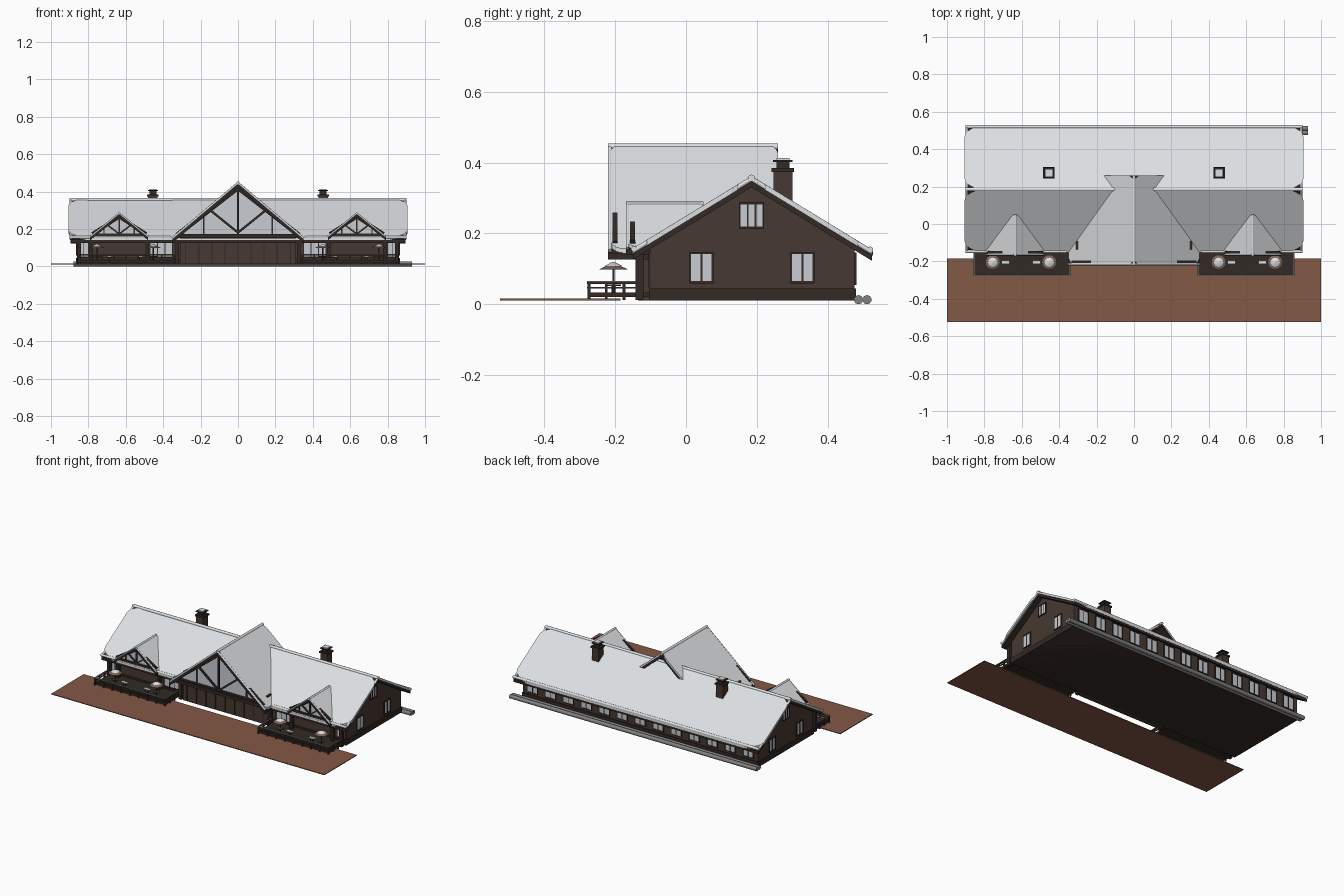
import bpy, bmesh, math
from mathutils import Vector

if "Cube" in bpy.data.objects:
    bpy.data.objects.remove(bpy.data.objects["Cube"])


def material(name, rgb):
    m = bpy.data.materials.new(name)
    m.diffuse_color = (*rgb, 1)
    m.use_nodes = True
    m.node_tree.nodes["Principled BSDF"].inputs["Base Color"].default_value = m.diffuse_color
    return m


SNOW = material("snow", (0.72, 0.74, 0.76))
WOOD = material("brown_timber", (0.062, 0.040, 0.032))
DARK = material("dark_timber", (0.032, 0.023, 0.019))
GLASS = material("pale_glass", (0.58, 0.61, 0.65))
PAVING = material("red_brown_paving", (0.23, 0.10, 0.062))
GREY = material("weathered_grey", (0.22, 0.22, 0.22))
CANVAS = material("brown_canvas", (0.20, 0.13, 0.10))


def finish(name, bm, mat, smooth=False):
    bmesh.ops.recalc_face_normals(bm, faces=bm.faces)
    me = bpy.data.meshes.new(name)
    bm.to_mesh(me)
    bm.free()
    me.materials.append(mat)
    ob = bpy.data.objects.new(name, me)
    bpy.context.collection.objects.link(ob)
    if smooth:
        bpy.ops.object.select_all(action='DESELECT')
        ob.select_set(True)
        bpy.context.view_layer.objects.active = ob
        bpy.ops.object.shade_smooth_by_angle(angle=math.radians(40))
    return ob


def extrude(name, mat, pts, vec):
    """Solid from a flat 3D outline pushed along vec."""
    bm = bmesh.new()
    f = bm.faces.new([bm.verts.new(p) for p in pts])
    new = bmesh.ops.extrude_face_region(bm, geom=[f])["geom"]
    bmesh.ops.translate(bm, vec=vec, verts=[v for v in new if isinstance(v, bmesh.types.BMVert)])
    return finish(name, bm, mat)


def box(name, mat, x0, x1, y0, y1, z0, z1):
    return extrude(name, mat, [(x0, y0, z0), (x1, y0, z0), (x1, y1, z0), (x0, y1, z0)], (0, 0, z1 - z0))


def rod(name, mat, a, b, r, r2=None, sides=10):
    a, b = Vector(a), Vector(b)
    bm = bmesh.new()
    bmesh.ops.create_cone(bm, cap_ends=True, segments=sides, radius1=r, radius2=r if r2 is None else r2,
                          depth=(b - a).length)
    q = (b - a).to_track_quat('Z', 'Y')
    for v in bm.verts:
        v.co = q @ v.co + (a + b) / 2
    return finish(name, bm, mat, True)


def beam(name, mat, p, q, w, y, d):
    """Flat timber in the xz plane from p to q."""
    p, q = Vector(p), Vector(q)
    n = Vector((-(q - p).y, (q - p).x)).normalized() * w / 2
    return extrude(name, mat, [(c.x, y, c.y) for c in (p + n, q + n, q - n, p - n)], (0, d, 0))


def rounded(a0, a1, b0, b1, ra, rb):
    """Plan outline with elliptical corners."""
    pts = []
    for i, (ca, cb) in enumerate([(a1 - ra, b1 - rb), (a0 + ra, b1 - rb), (a0 + ra, b0 + rb), (a1 - ra, b0 + rb)]):
        for k in range(7):
            t = math.pi / 2 * (i + k / 6)
            pts.append((ca + ra * math.cos(t), cb + rb * math.sin(t)))
    return pts


def rect(a0, a1, b0, b1):
    return [(a0, b0), (a1, b0), (a1, b1), (a0, b1)]


# Main hall walls and plinth
RY, RZ, S = 0.185, 0.36, 0.61
hall = [(-0.10, 0.010), (0.475, 0.010), (0.475, 0.158), (RY, 0.335), (-0.10, 0.161)]
extrude("hall_walls", WOOD, [(-0.86, y, z) for y, z in hall], (1.72, 0, 0))
box("plinth", DARK, -0.865, 0.865, -0.105, 0.48, 0.010, 0.044)


# Main roof: timber slab, rounded snow blanket, snow rolls
def main_z(y):
    return RZ - S * abs(y - RY)


for tag, y0, y1 in (("front", -0.15, RY), ("back", RY, 0.525)):
    extrude(tag + "_roof_slab", DARK, [(x, y, main_z(y) - 0.012) for x, y in rect(-0.895, 0.895, y0, y1)],
            (0, 0, -0.018))
    extrude(tag + "_roof_snow", SNOW, [(x, y, main_z(y) + 0.002) for x, y in
            rounded(-0.905, 0.905, y0 - 0.003, y1 + 0.003, 0.13, 0.06)], (0, 0, -0.016))
    eave = y0 if tag == "front" else y1
    for s in (-1, 1):
        rod(tag + "_verge_snow", SNOW, (s * 0.893, eave, main_z(eave) - 0.006), (s * 0.893, RY, RZ - 0.006), 0.007)
rod("ridge_snow", SNOW, (-0.9, RY, RZ - 0.004), (0.9, RY, RZ - 0.004), 0.010)
rod("back_eave_snow", SNOW, (-0.9, 0.52, 0.154), (0.9, 0.52, 0.154), 0.009)
for s in (-1, 1):
    rod("front_eave_snow", SNOW, (s * 0.36, -0.147, 0.156), (s * 0.9, -0.147, 0.156), 0.008)


# Cross gable with timber truss over glazing
def gable(name, cx, half, ridge, eave, y0, y1, face, t):
    slope = (ridge - eave) / half
    for s in (-1, 1):
        def top(u, y, drop):
            return (cx + s * u, y, ridge - slope * u - drop)
        extrude(name + "_roof_slab", DARK, [top(u, y, t) for u, y in rect(0, half, y0, y1)], (0, 0, -1.6 * t))
        extrude(name + "_roof_snow", SNOW, [top(u, y, 0) for u, y in
                rounded(0, half, y0 + 0.004, y1, half * 0.1, 0.04)], (0, 0, -t - 0.002))
        rod(name + "_verge_snow", SNOW, top(0, y0 + 0.005, t / 2), top(half, y0 + 0.005, t / 2), t * 0.5)
        foot, peak = eave + 0.01, ridge - 2.6 * t
        beam(name + "_rafter", DARK, (cx + s * half * 0.93, foot), (cx, peak), 2.2 * t, y0 + 0.012, 0.014)
        h = ridge - eave
        beam(name + "_brace", DARK, (cx, eave + 0.08 * h), (cx + s * half * 0.44, eave + 0.50 * h), t, y0 + 0.014, 0.01)
        beam(name + "_side_post", DARK, (cx + s * half * 0.52, foot), (cx + s * half * 0.52, eave + 0.38 * h),
             t * 0.7, face - 0.006, 0.006)
    rod(name + "_ridge_snow", SNOW, (cx, y0, ridge - 0.6 * t), (cx, y1, ridge - 0.6 * t), 0.75 * t)
    extrude(name + "_glazing", GLASS, [(cx - half * 0.9, face, foot), (cx + half * 0.9, face, foot),
            (cx, face, peak)], (0, 0.008, 0))
    beam(name + "_king_post", DARK, (cx, eave), (cx, peak), t, y0 + 0.013, 0.012)
    beam(name + "_tie_beam", DARK, (cx - half * 0.93, eave + 0.005), (cx + half * 0.93, eave + 0.005), 1.6 * t,
         y0 + 0.012, 0.016)


gable("great_gable", 0, 0.35, 0.452, 0.157, -0.22, 0.26, -0.168, 0.012)

# Entrance block below the great gable
box("entrance_block", WOOD, -0.31, 0.31, -0.135, -0.09, 0.010, 0.20)
box("entrance_lintel", DARK, -0.31, 0.31, -0.17, -0.13, 0.150, 0.172)
box("entrance_canopy", DARK, -0.11, 0.11, -0.15, -0.135, 0.138, 0.146)
for i in range(9):
    x = -0.28 + i * 0.07
    box("entrance_batten", DARK, x - 0.003, x + 0.003, -0.139, -0.134, 0.015, 0.15)


def window(name, u0, u1, z0, z1, panes, place):
    """Glass plate with frame bars; place maps (u0, u1, depth) to box x/y bounds."""
    box(name + "_glass", GLASS, *place(u0, u1, 0.003), z0, z1)
    for i in range(panes + 1):
        u = u0 + (u1 - u0) * i / panes
        box(name + "_bar", DARK, *place(u - 0.0025, u + 0.0025, 0.006), z0, z1)
    for z in (z0, z1):
        box(name + "_rail", DARK, *place(u0 - 0.0025, u1 + 0.0025, 0.006), z - 0.003, z + 0.003)


# Back window row
for i in range(13):
    x = -0.79 + i * 1.58 / 12
    window("back_window", x - 0.037, x + 0.037, 0.058, 0.143, 2,
           lambda a, b, d: (a, b, 0.474, 0.475 + d))

for s in (-1, 1):
    # End wall windows
    def end(a, b, d):
        return (min(s * 0.859, s * (0.86 + d)), max(s * 0.859, s * (0.86 + d)), a, b)
    window("end_window", 0.012, 0.075, 0.062, 0.145, 2, end)
    window("end_window", 0.297, 0.360, 0.062, 0.145, 2, end)
    window("attic_window", 0.152, 0.218, 0.216, 0.285, 3, end)

    # Dormer gable and porch posts
    gable("dormer", s * 0.635, 0.155, 0.288, 0.163, -0.17, 0.05, -0.150, 0.009)
    for x in (0.325, 0.485, 0.785, 0.85):
        box("porch_post", DARK, s * x - 0.010, s * x + 0.010, -0.142, -0.120, 0.012, 0.158)
    box("porch_beam", DARK, min(s * 0.33, s * 0.86), max(s * 0.33, s * 0.86), -0.142, -0.122, 0.143, 0.158)

    # Wing front glazing
    for a, b, n in ((0.35, 0.47, 3), (0.80, 0.855, 2)):
        window("wing_window", min(s * a, s * b), max(s * a, s * b), 0.05, 0.143, n,
               lambda u, v, d: (u, v, -0.10 - d, -0.099))

    # Raised deck with railing
    x0, x1 = sorted((s * 0.343, s * 0.855))
    box("deck_floor", DARK, x0, x1, -0.272, -0.10, 0.020, 0.033)
    for z0, z1, mat in ((0.044, 0.048, WOOD), (0.057, 0.063, DARK), (0.063, 0.066, GREY)):
        box("front_rail", mat, x0 - 0.003, x1 + 0.003, -0.279, -0.269, z0, z1)
        for x in (x0, x1):
            box("side_rail", mat, x - 0.004, x + 0.004, -0.275, -0.135, z0, z1)
    for i in range(9):
        x = x0 + (x1 - x0) * i / 8
        box("rail_post", DARK, x - 0.004, x + 0.004, -0.278, -0.270, 0.012, 0.060)
    for x in (x0, x1):
        for y in (-0.225, -0.175):
            box("rail_post", DARK, x - 0.004, x + 0.004, y - 0.004, y + 0.004, 0.012, 0.060)

    # Parasols and tables
    for x, inward in ((0.453, 1), (0.755, -1)):
        c = s * x
        rod("parasol_pole", DARK, (c, -0.205, 0.03), (c, -0.205, 0.112), 0.003)
        rod("parasol_canopy", CANVAS, (c, -0.205, 0.098), (c, -0.205, 0.115), 0.041, 0.006, 16)
        rod("parasol_snow", SNOW, (c, -0.205, 0.108), (c, -0.205, 0.119), 0.025, 0.004, 16)
        rod("round_table", WOOD, (c, -0.205, 0.052), (c, -0.205, 0.056), 0.022, None, 12)
        t = s * (x + inward * 0.068)
        box("table_top", SNOW, t - 0.022, t + 0.022, -0.215, -0.195, 0.051, 0.055)
        box("table_base", DARK, t - 0.008, t + 0.008, -0.211, -0.199, 0.03, 0.052)

    # Chimney with hood and snow cap
    c = s * 0.455
    box("chimney_stack", WOOD, c - 0.025, c + 0.025, 0.247, 0.300, 0.27, 0.380)
    box("chimney_band", DARK, c - 0.031, c + 0.031, 0.242, 0.305, 0.374, 0.384)
    box("chimney_flue", DARK, c - 0.018, c + 0.018, 0.255, 0.292, 0.384, 0.404)
    box("chimney_hood", DARK, c - 0.027, c + 0.027, 0.246, 0.301, 0.402, 0.407)
    box("chimney_snow", SNOW, c - 0.018, c + 0.018, 0.255, 0.292, 0.407, 0.413)

# Paved forecourt and logs along the back wall
box("forecourt", PAVING, -1, 1, -0.525, -0.185, 0.011, 0.016)
for y in (0.487, 0.511):
    rod("back_log", GREY, (-0.88, y, 0.013), (0.93, y, 0.013), 0.013)
